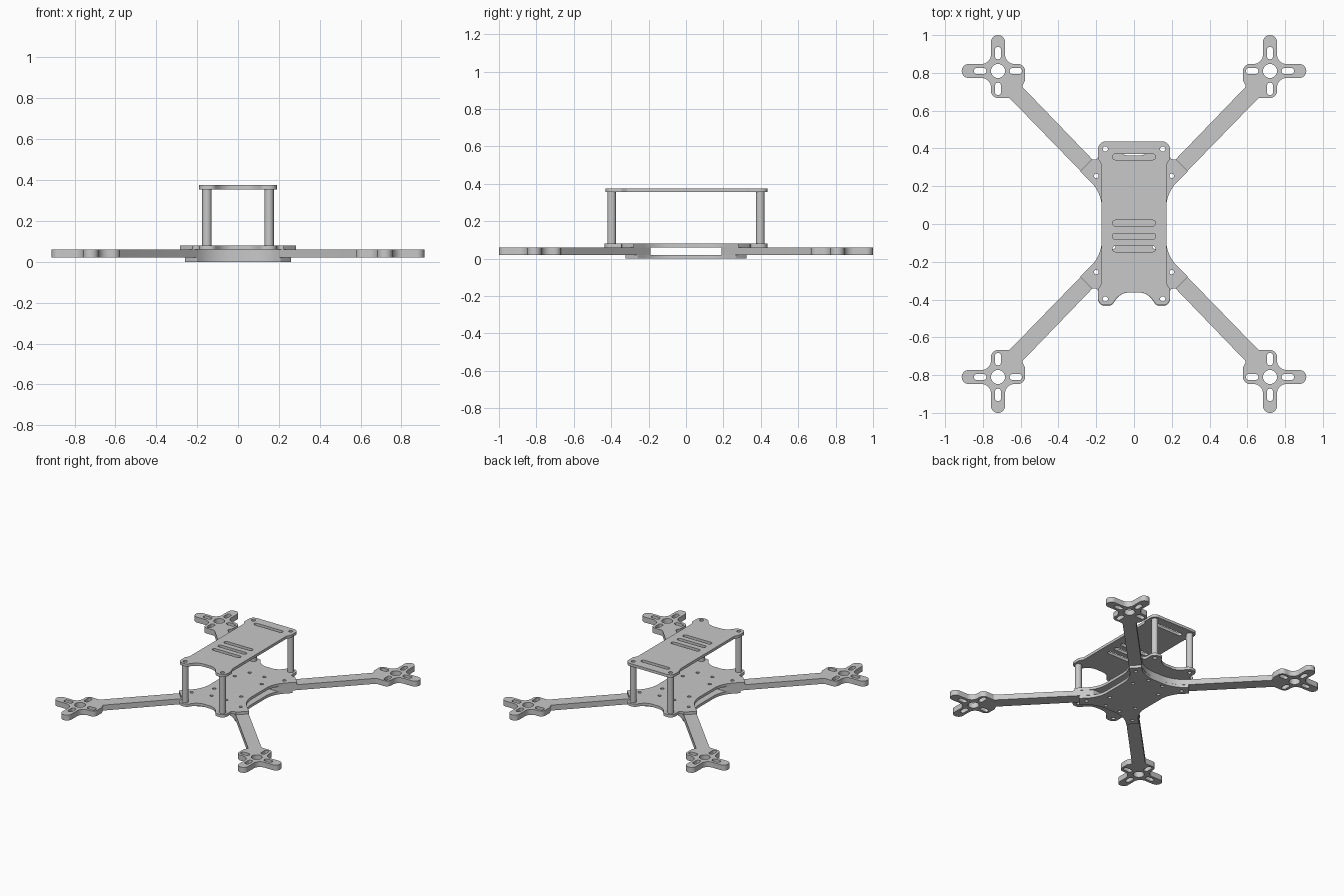
import bpy, bmesh, math
from mathutils import Vector

cube = bpy.data.objects.get("Cube")
if cube:
    bpy.data.objects.remove(cube, do_unlink=True)

grey = bpy.data.materials.new("frame grey")
grey.use_nodes = True
grey.diffuse_color = (0.58, 0.58, 0.58, 1)
grey.node_tree.nodes["Principled BSDF"].inputs["Base Color"].default_value = (0.58, 0.58, 0.58, 1)


def fillet(corners, steps=8):
    """Polygon of (x, y, radius) corners with every corner rounded."""
    out = []
    n = len(corners)
    for i, (x, y, r) in enumerate(corners):
        p = Vector((x, y))
        if r <= 0:
            out.append(p)
            continue
        a = (Vector(corners[i - 1][:2]) - p).normalized()
        b = (Vector(corners[(i + 1) % n][:2]) - p).normalized()
        half = a.angle(b) / 2
        start = p + a * (r / math.tan(half))
        centre = p + (a + b).normalized() * (r / math.sin(half))
        sweep = math.pi - 2 * half
        v = start - centre
        sign = 1 if a.x * b.y - a.y * b.x < 0 else -1
        for k in range(steps + 1):
            t = sign * sweep * k / steps
            c, s = math.cos(t), math.sin(t)
            out.append(centre + Vector((v.x * c - v.y * s, v.x * s + v.y * c)))
    return out


def circle(x, y, r, n=24):
    return [Vector((x + r * math.cos(math.tau * k / n), y + r * math.sin(math.tau * k / n)))
            for k in range(n)]


def slot(x, y, w, h):
    r = min(w, h) / 2 - 0.0005
    return fillet([(x - w / 2, y - h / 2, r), (x + w / 2, y - h / 2, r),
                   (x + w / 2, y + h / 2, r), (x - w / 2, y + h / 2, r)], 6)


def plate(name, loops, z0, z1, sx=1, sy=1):
    """Extruded flat part; the first loop is the outline, the rest are holes."""
    curve = bpy.data.curves.new(name, 'CURVE')
    curve.dimensions = '2D'
    curve.fill_mode = 'BOTH'
    curve.extrude = (z1 - z0) / 2
    for loop in loops:
        sp = curve.splines.new('POLY')
        sp.points.add(len(loop) - 1)
        for pt, v in zip(sp.points, loop):
            pt.co = (v.x * sx, v.y * sy, 0, 1)
        sp.use_cyclic_u = True
    ob = bpy.data.objects.new(name, curve)
    bpy.context.collection.objects.link(ob)
    ob.location.z = (z0 + z1) / 2
    bpy.ops.object.select_all(action='DESELECT')
    ob.select_set(True)
    bpy.context.view_layer.objects.active = ob
    bpy.ops.object.convert(target='MESH')
    ob = bpy.context.view_layer.objects.active
    bm = bmesh.new()
    bm.from_mesh(ob.data)
    bmesh.ops.remove_doubles(bm, verts=bm.verts, dist=1e-5)
    bmesh.ops.recalc_face_normals(bm, faces=bm.faces)
    bm.to_mesh(ob.data)
    bm.free()
    ob.data.materials.clear()
    ob.data.materials.append(grey)
    bpy.ops.object.shade_smooth_by_angle()
    return ob


def mirror_x(side):
    return side + [(-x, y, r) for x, y, r in reversed(side)]


def mirror_xy(quarter):
    half = mirror_x(quarter)
    return half + [(x, -y, r) for x, y, r in reversed(half)]


QUADRANTS = [(1, 1, "back_left"), (-1, 1, "back_right"),
             (1, -1, "front_left"), (-1, -1, "front_right")]


def four_holes(x, y, r):
    return [circle(x * sx, y * sy, r, 16) for sx, sy, _ in QUADRANTS]


# Heights of the stacked layers
Z_BOTTOM, Z_ARM, Z_MID, Z_POST, Z_TOP = 0.0, 0.02, 0.06, 0.08, 0.355
bolts = four_holes(0.20, 0.255, 0.012) + four_holes(0.06, 0.222, 0.012)
stack_holes = four_holes(0.11, 0.12, 0.012)
POST_X, POST_Y = 0.152, 0.397

# Bottom clamp plate
bottom = mirror_xy([(0.165, 0.165, 0.2), (0.262, 0.262, 0.006),
                    (0.205, 0.325, 0.006), (0.13, 0.25, 0.22)])
plate("bottom_plate", [fillet(bottom)] + bolts + stack_holes, Z_BOTTOM, Z_ARM)

# Main plate above the arms
main = mirror_xy([(0.17, 0.165, 0.2), (0.286, 0.28, 0.004), (0.222, 0.344, 0.006),
                  (0.19, 0.318, 0.02), (0.19, 0.435, 0.038),
                  (0.12, 0.435, 0.035), (0.07, 0.362, 0.09)])
plate("main_plate", [fillet(main)] + bolts + stack_holes
      + four_holes(POST_X, POST_Y, 0.014), Z_MID, Z_POST)

# Top plate: notched at the front, straight at the back
top = mirror_x([(0.07, -0.362, 0.09), (0.12, -0.43, 0.035), (0.19, -0.43, 0.038),
                (0.19, -0.345, 0.02), (0.173, -0.315, 0.02), (0.173, 0.315, 0.02),
                (0.19, 0.345, 0.02), (0.19, 0.437, 0.04)])
strap_slots = [slot(0, y, 0.23, 0.03) for y in (0.355, 0.005, -0.065, -0.132)]
plate("top_plate", [fillet(top)] + strap_slots
      + four_holes(POST_X, POST_Y, 0.014), Z_TOP, 0.375)

# Arms: mitred root, straight beam and a four-lobed motor mount
MX, MY = 0.72, 0.81
arm = [(0, 0.19, 0), (0.195, 0.19, 0.01), (0.66, 0.668, 0.02),
       (0.757, 0.667, 0.036), (0.757, 0.773, 0.05),
       (0.912, 0.773, 0.036), (0.912, 0.847, 0.036), (0.757, 0.847, 0.05),
       (0.757, 1.0, 0.036), (0.683, 1.0, 0.036), (0.683, 0.847, 0.05),
       (0.577, 0.847, 0.036), (0.577, 0.76, 0.02), (0.593, 0.728, 0.01),
       (0.132, 0.25, 0.23), (0, 0.25, 0)]
arm_holes = [circle(MX, MY, 0.037), circle(0.20, 0.255, 0.012, 16), circle(0.06, 0.222, 0.012, 16)]
for s in (-1, 1):
    arm_holes.append(slot(MX + s * 0.095, MY, 0.066, 0.033))
    arm_holes.append(slot(MX, MY + s * 0.095, 0.033, 0.066))

for sx, sy, corner in QUADRANTS:
    plate(corner + "_arm", [fillet(arm)] + arm_holes, Z_ARM, Z_MID, sx, sy)
    # Hollow standoff between main and top plate
    plate(corner + "_standoff", [circle(POST_X, POST_Y, 0.023), circle(POST_X, POST_Y, 0.014)],
          Z_POST, Z_TOP, sx, sy)
